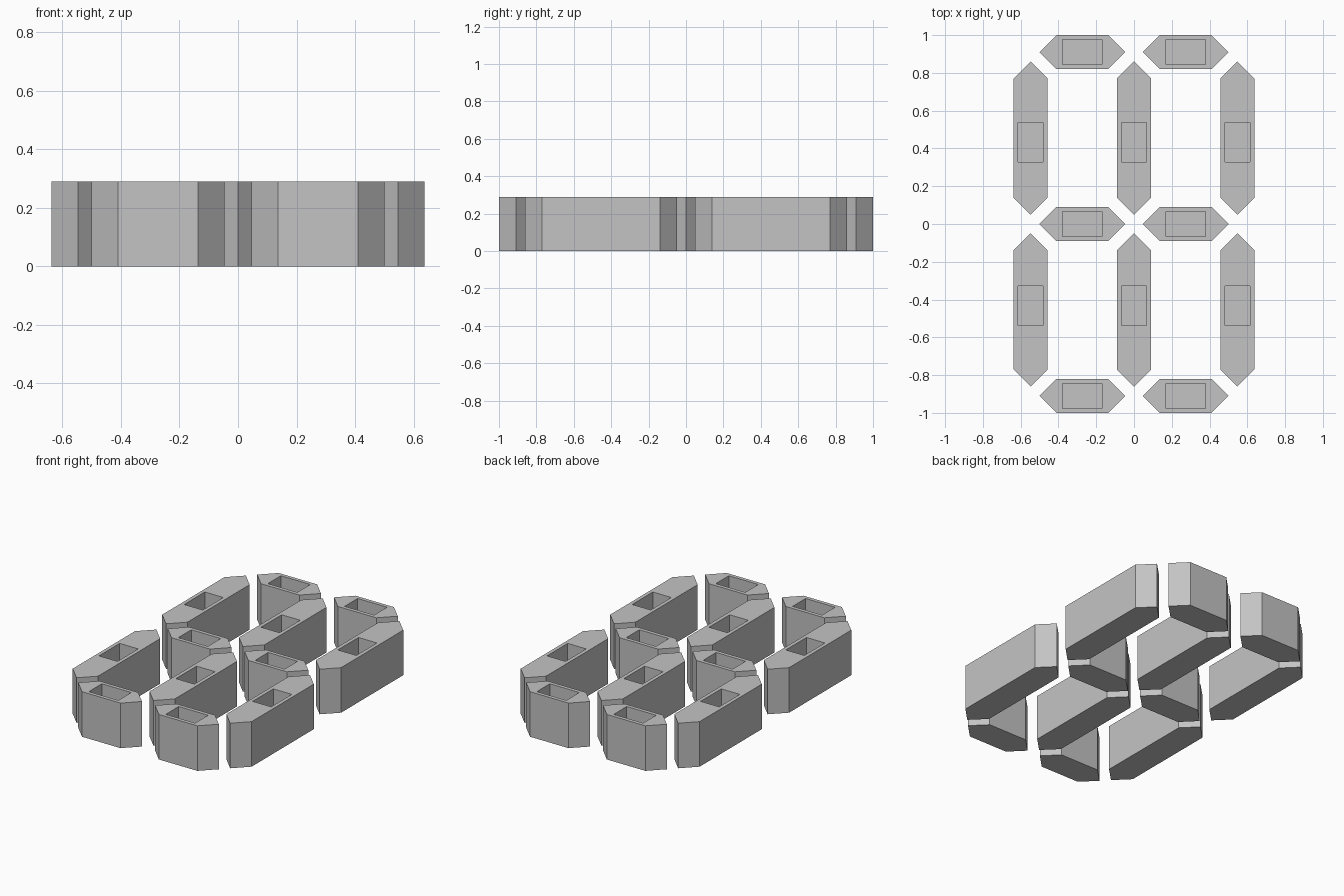
import bpy
import bmesh
from math import pi

HEIGHT = 0.29
HALF_WIDTH = 0.09
COLUMN = 0.547          # spacing between columns of upright segments
ROW = 0.91              # spacing between rows of level segments
POCKET = (0.105, 0.066)  # half size of the pocket
POCKET_FLOOR = 0.09

cube = bpy.data.objects.get("Cube")
if cube:
    bpy.data.objects.remove(cube, do_unlink=True)

grey = bpy.data.materials.new("plain grey")
grey.use_nodes = True
colour = (0.55, 0.55, 0.55, 1)
grey.diffuse_color = colour
grey.node_tree.nodes["Principled BSDF"].inputs["Base Color"].default_value = colour


def segment_mesh(name, half_length, pocket_shift):
    """Pointed hexagonal bar along x with a rectangular pocket in its top."""
    bm = bmesh.new()
    shoulder, w = half_length - HALF_WIDTH, HALF_WIDTH
    outline = [(-shoulder, -w), (shoulder, -w), (half_length, 0),
               (shoulder, w), (-shoulder, w), (-half_length, 0)]
    px, py = POCKET
    mouth = [(pocket_shift + sx * px, sy * py)
             for sx, sy in ((-1, -1), (1, -1), (1, 1), (-1, 1))]

    def ring(points, z):
        return [bm.verts.new((x, y, z)) for x, y in points]

    def walls(lower, upper):
        for i in range(len(lower)):
            j = (i + 1) % len(lower)
            bm.faces.new((lower[i], lower[j], upper[j], upper[i]))

    base, top = ring(outline, 0), ring(outline, HEIGHT)
    rim, floor = ring(mouth, HEIGHT), ring(mouth, POCKET_FLOOR)
    # Outer shell and pocket
    walls(base, top)
    walls(rim, floor)
    bm.faces.new(base[::-1])
    bm.faces.new(floor)
    # Top surface around the pocket
    bm.faces.new((top[0], top[1], rim[1], rim[0]))
    bm.faces.new((top[1], top[2], top[3], rim[2], rim[1]))
    bm.faces.new((top[3], top[4], rim[3], rim[2]))
    bm.faces.new((top[4], top[5], top[0], rim[0], rim[3]))
    bmesh.ops.recalc_face_normals(bm, faces=bm.faces[:])
    mesh = bpy.data.meshes.new(name)
    bm.to_mesh(mesh)
    bm.free()
    mesh.materials.append(grey)
    return mesh


def place(name, mesh, x, y, turn=0):
    ob = bpy.data.objects.new(name, mesh)
    ob.location = (x, y, 0)
    ob.rotation_euler.z = turn
    bpy.context.collection.objects.link(ob)


level = segment_mesh("level_segment", 0.227, 0)
upright = segment_mesh("upright_segment", 0.406, -0.022)

# Level segments: three rows of two
for row, y in (("back", ROW), ("middle", 0), ("front", -ROW)):
    for side, s in (("left", 1), ("right", -1)):
        place(f"{row}_{side}_level_segment", level, s * COLUMN / 2, y)

# Upright segments: three columns of two, pockets nearer the middle row
for column, x in (("left", COLUMN), ("centre", 0), ("right", -COLUMN)):
    for row, s in (("back", 1), ("front", -1)):
        place(f"{row}_{column}_upright_segment", upright, x, s * ROW / 2, s * pi / 2)
